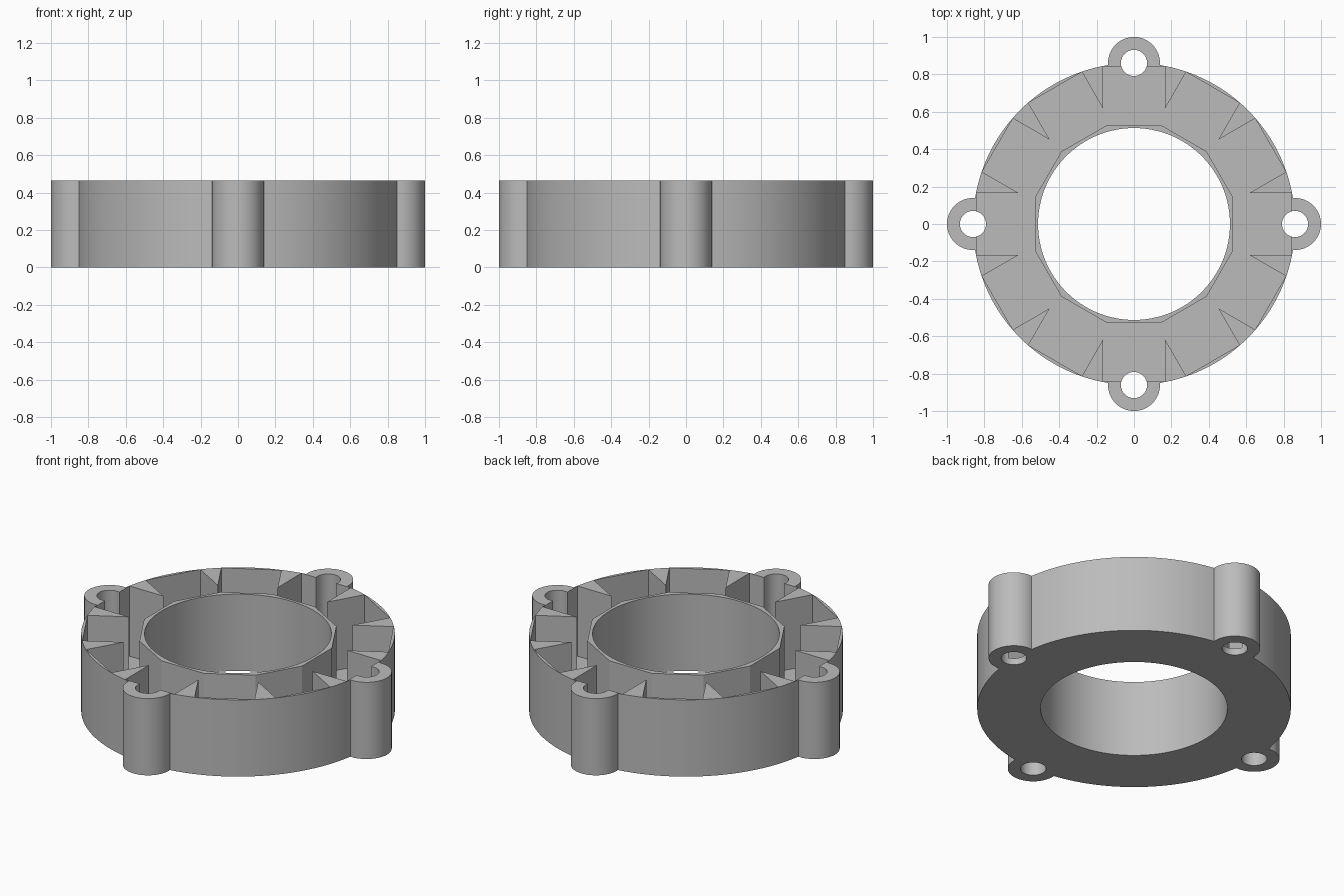
import bpy, bmesh
from math import sin, cos, tan, acos, radians, pi

if "Cube" in bpy.data.objects:
    bpy.data.objects.remove(bpy.data.objects["Cube"], do_unlink=True)

HEIGHT, FLOOR = 0.465, 0.04
BODY_R, BORE_R = 0.861, 0.513
LUG_D, LUG_R, HOLE_R = 0.861, 0.139, 0.07
POCKET_IN, POCKET_OUT, POCKET_HALF = 0.53, 0.843, 0.165

grey = bpy.data.materials.new("plain_grey")
grey.use_nodes = True
colour = (0.5, 0.5, 0.5, 1)
grey.diffuse_color = colour
grey.node_tree.nodes["Principled BSDF"].inputs["Base Color"].default_value = colour


def rotate(p, a):
    return (p[0] * cos(a) - p[1] * sin(a), p[0] * sin(a) + p[1] * cos(a))


def arc(cx, r, a0, a1, n):
    return [(cx + r * cos(a0 + (a1 - a0) * i / n), r * sin(a0 + (a1 - a0) * i / n))
            for i in range(n)]


def repeat(points, count):
    return [rotate(p, 2 * pi * k / count) for k in range(count) for p in points]


def prism(name, points, z0, z1):
    """Extrude a counter-clockwise outline from z0 to z1."""
    bm = bmesh.new()
    face = bm.faces.new([bm.verts.new((x, y, z0)) for x, y in points])
    top = bmesh.ops.extrude_face_region(bm, geom=[face])["geom"]
    verts = [v for v in top if isinstance(v, bmesh.types.BMVert)]
    bmesh.ops.translate(bm, verts=verts, vec=(0, 0, z1 - z0))
    bmesh.ops.recalc_face_normals(bm, faces=bm.faces)
    mesh = bpy.data.meshes.new(name)
    bm.to_mesh(mesh)
    bm.free()
    mesh.materials.append(grey)
    ob = bpy.data.objects.new(name, mesh)
    bpy.context.collection.objects.link(ob)
    return ob


def combine(target, tool, operation):
    mod = target.modifiers.new(operation, "BOOLEAN")
    mod.operation, mod.object, mod.solver = operation, tool, "EXACT"
    bpy.context.view_layer.objects.active = target
    bpy.ops.object.modifier_apply(modifier=mod.name)
    bpy.data.objects.remove(tool, do_unlink=True)


# Round body with four lugs, drawn as one outline
body_a = acos((BODY_R**2 + LUG_D**2 - LUG_R**2) / (2 * BODY_R * LUG_D))
lug_a = pi - acos((LUG_R**2 + LUG_D**2 - BODY_R**2) / (2 * LUG_R * LUG_D))
quarter = arc(LUG_D, LUG_R, -lug_a, lug_a, 32) + arc(0, BODY_R, body_a, pi / 2 - body_a, 32)
housing = prism("ring_housing", repeat(quarter, 4), 0, HEIGHT)

# Twelve straight pockets that leave pointed teeth between them
tooth_tip = rotate((POCKET_HALF / sin(radians(15)), 0), radians(15))
pocket = [(POCKET_OUT, -POCKET_HALF), (POCKET_OUT, POCKET_HALF), tooth_tip]
combine(housing, prism("pocket_cutter", repeat(pocket, 12), FLOOR, 1), "DIFFERENCE")

# Twelve-sided inner wall
corner = (POCKET_IN, POCKET_IN * tan(radians(15)))
combine(housing, prism("inner_wall", repeat([corner], 12), FLOOR / 2, HEIGHT), "UNION")

# Central bore and lug holes
combine(housing, prism("bore_cutter", arc(0, BORE_R, 0, 2 * pi, 96), -1, 1), "DIFFERENCE")
for k in range(4):
    hole = [rotate(p, k * pi / 2) for p in arc(LUG_D, HOLE_R, 0, 2 * pi, 40)]
    combine(housing, prism("hole_cutter", hole, -1, 1), "DIFFERENCE")

bpy.ops.object.select_all(action="DESELECT")
housing.select_set(True)
bpy.context.view_layer.objects.active = housing
bpy.ops.object.shade_smooth_by_angle(angle=radians(25))
